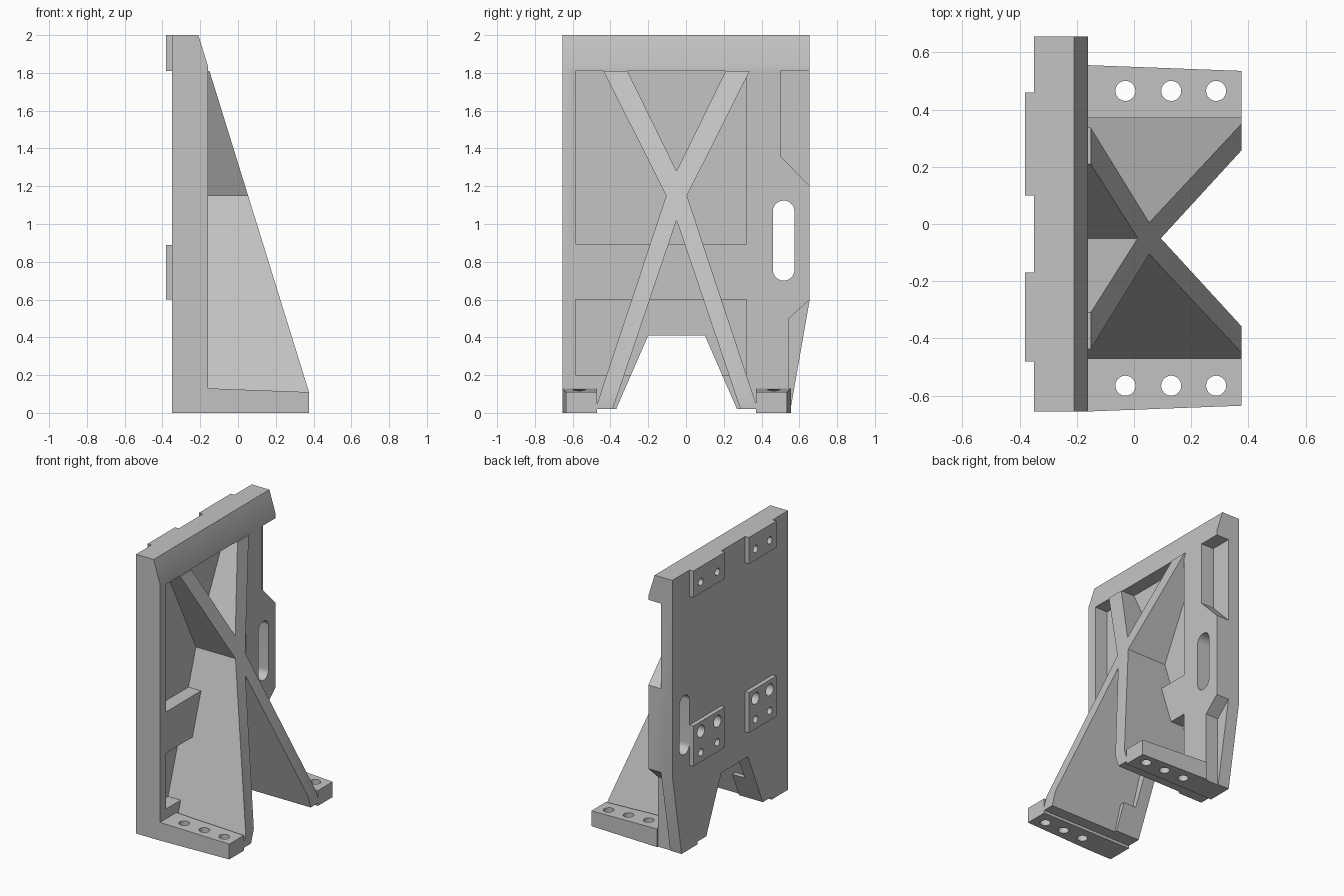
import bpy, bmesh, math

cube = bpy.data.objects.get("Cube")
if cube:
    bpy.data.objects.remove(cube)

gray = bpy.data.materials.new("cast gray")
gray.use_nodes = True
gray.diffuse_color = (0.55, 0.55, 0.55, 1)
gray.node_tree.nodes["Principled BSDF"].inputs["Base Color"].default_value = (0.55, 0.55, 0.55, 1)

MID = -0.05                      # mirror line of ribs and feet
BACK, WEB, RIM, FRONT = -0.35, -0.26, -0.16, 0.375


def prism(name, pts, lo, hi, axis="x"):
    """Extrude a closed 2D profile from lo to hi along an axis."""
    place = {"x": lambda a, b, d: (d, a, b),
             "y": lambda a, b, d: (a, d, b),
             "z": lambda a, b, d: (a, b, d)}[axis]
    bm = bmesh.new()
    rings = [[bm.verts.new(place(a, b, d)) for a, b in pts] for d in (lo, hi)]
    for ring in rings:
        bm.faces.new(ring)
    n = len(pts)
    for i in range(n):
        j = (i + 1) % n
        bm.faces.new((rings[0][i], rings[0][j], rings[1][j], rings[1][i]))
    bmesh.ops.recalc_face_normals(bm, faces=bm.faces)
    mesh = bpy.data.meshes.new(name)
    bm.to_mesh(mesh)
    bm.free()
    mesh.materials.append(gray)
    obj = bpy.data.objects.new(name, mesh)
    bpy.context.collection.objects.link(obj)
    return obj


def rect(a0, a1, b0, b1):
    return [(a0, b0), (a1, b0), (a1, b1), (a0, b1)]


def circle(a, b, r, n=32):
    return [(a + r * math.cos(math.tau * i / n), b + r * math.sin(math.tau * i / n)) for i in range(n)]


def flip(pts):
    return [(2 * MID - y, z) for y, z in reversed(pts)]


def cut(obj, cutters):
    """Subtract the cutters, bake the result and drop the helpers."""
    for c in cutters:
        c.hide_render = True
        mod = obj.modifiers.new("cut", "BOOLEAN")
        mod.operation, mod.solver, mod.object = "DIFFERENCE", "EXACT", c
    bpy.context.view_layer.update()
    dg = bpy.context.evaluated_depsgraph_get()
    baked = bpy.data.meshes.new_from_object(obj.evaluated_get(dg))
    obj.modifiers.clear()
    obj.data = baked
    for c in cutters:
        bpy.data.objects.remove(c)
    bpy.ops.object.select_all(action="DESELECT")
    obj.select_set(True)
    bpy.context.view_layer.objects.active = obj
    bpy.ops.object.shade_smooth_by_angle(angle=math.radians(25))


def slope():
    """Space in front of the slanted plane shared by plate and ribs."""
    def edge(z):
        return -0.21 + 0.31 * (2 - z)
    return prism("slope_cutter", [(edge(-0.1), -0.1), (1, -0.1), (1, 2.2), (edge(2.2), 2.2)], -1, 1, "y")


# Pad positions (y range, z range) and their blind bolt holes
pads, bolts = [], []
for y0, y1 in ((0.1, 0.46), (-0.48, -0.17)):
    for z0, z1, rows in ((1.81, 2.0, [(1.89, 0.026)]), (0.6, 0.89, [(0.82, 0.042), (0.67, 0.026)])):
        pads.append((y0, y1, z0, z1))
        for z, r in rows:
            for f in (0.24, 0.76):
                bolts.append(circle(y0 + f * (y1 - y0), z, r))


def bolt_cutters():
    return [prism("bolt_cutter", b, -0.45, -0.29) for b in bolts]


# Upright plate with stepped bottom and central opening
half = [(-0.655, 0), (-0.47, 0), (-0.47, 0.02), (-0.37, 0.02), (-0.2, 0.41)]
right_half = flip(half[1:]) + [(0.55, 0), (0.655, 0.6), (0.655, 2), (-0.655, 2)]
plate = prism("upright_plate", half + right_half, BACK, RIM)

# Long hand slot with round ends
slot = []
for i in range(25):
    t = math.pi * i / 24
    slot.append((0.517 + 0.057 * math.cos(t), 1.067 + 0.057 * math.sin(t)))
slot += [(2 * 0.517 - y, 2 * 0.912 - z) for y, z in slot]

cut(plate, [
    slope(),
    prism("upper_pocket", rect(-0.585, 0.32, 0.895, 1.81), WEB, 0.3),
    prism("lower_pocket", rect(-0.585, 0.32, 0.2, 0.6), WEB, 0.3),
    prism("side_notch", [(0.5, 1.81), (0.5, 1.36), (0.655, 1.2), (0.8, 1.2), (0.8, 1.81)], WEB, 0.3),
    prism("low_notch", [(0.545, -0.1), (0.8, -0.1), (0.8, 0.6), (0.655, 0.6), (0.545, 0.5)], WEB, 0.3),
    prism("hand_slot", slot, -1, 1),
] + bolt_cutters())

# Raised mounting pads on the back
for i, p in enumerate(pads):
    pad = prism(f"mounting_pad_{i + 1}", rect(*p), -0.38, BACK)
    cut(pad, bolt_cutters())

# Crossed ribs, sloping from the top of the plate to the feet
left = [(MID, 1.28), (-0.31, 1.81), (-0.437, 1.81), (-0.105, 1.15), (-0.48, 0.02), (-0.388, 0.02), (MID, 1.02)]
ribs = prism("crossed_ribs", left + flip(left)[1:-1], WEB - 0.02, FRONT)
cut(ribs, [slope()])

# Feet with three through holes each
for side, name in ((1, "right_foot"), (-1, "left_foot")):
    def y_of(y):
        return MID + side * (y - MID)
    foot = prism(name, [(RIM, 0), (FRONT, 0), (FRONT, 0.11), (RIM, 0.13)], y_of(-0.655), y_of(-0.47), "y")
    for v in foot.data.vertices:
        if v.co.x > 0 and abs(v.co.y - MID) > 0.5:
            v.co.y -= side * -0.02
    bm = bmesh.new()
    bm.from_mesh(foot.data)
    bmesh.ops.recalc_face_normals(bm, faces=bm.faces)
    bm.to_mesh(foot.data)
    bm.free()
    cut(foot, [prism("hole_cutter", circle(x, y_of(-0.565), 0.035), -0.5, 0.5, "z")
               for x in (-0.03, 0.13, 0.287)])
